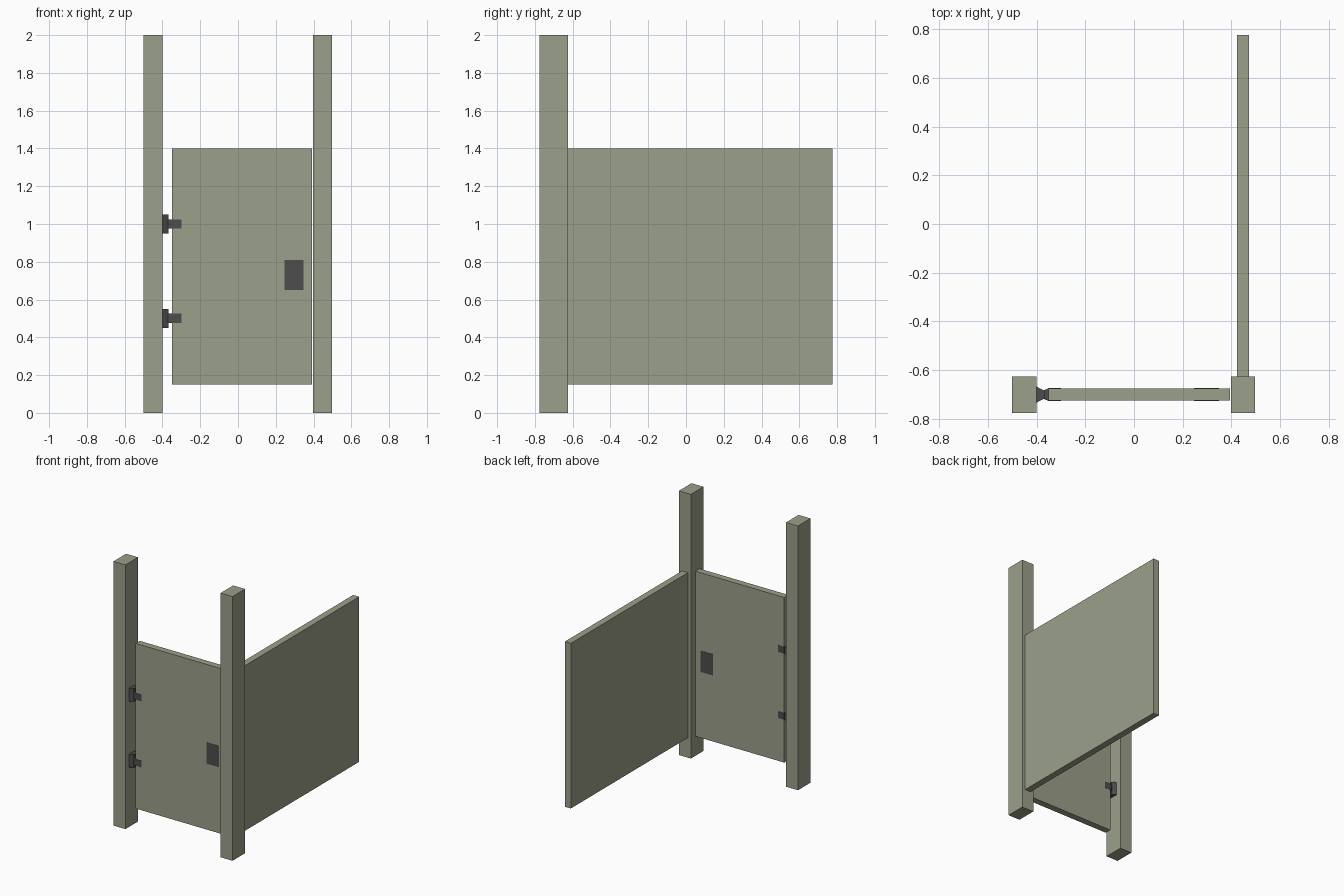
import bpy
import bmesh

cube = bpy.data.objects.get("Cube")
if cube:
    bpy.data.objects.remove(cube, do_unlink=True)


def material(name, rgb):
    m = bpy.data.materials.new(name)
    m.use_nodes = True
    color = (*rgb, 1)
    m.diffuse_color = color
    bsdf = next(n for n in m.node_tree.nodes if n.type == 'BSDF_PRINCIPLED')
    bsdf.inputs["Base Color"].default_value = color
    return m


panel_mat = material("sage grey panel", (0.33, 0.35, 0.255))
metal_mat = material("dark metal", (0.075, 0.075, 0.075))


def prism(name, outline, z0, z1, mat):
    """Extrude a plan outline from z0 up to z1."""
    bm = bmesh.new()
    face = bm.faces.new([bm.verts.new((x, y, z0)) for x, y in outline])
    top = bmesh.ops.extrude_face_region(bm, geom=[face])["geom"]
    verts = [v for v in top if isinstance(v, bmesh.types.BMVert)]
    bmesh.ops.translate(bm, verts=verts, vec=(0, 0, z1 - z0))
    bmesh.ops.recalc_face_normals(bm, faces=bm.faces)
    mesh = bpy.data.meshes.new(name)
    bm.to_mesh(mesh)
    bm.free()
    mesh.materials.append(mat)
    obj = bpy.data.objects.new(name, mesh)
    bpy.context.collection.objects.link(obj)
    return obj


def box(name, x0, x1, y0, y1, z0, z1, mat):
    return prism(name, [(x0, y0), (x1, y0), (x1, y1), (x0, y1)], z0, z1, mat)


DOOR_Y = -0.7

# Posts
for name, x in (("right_post", -0.45), ("left_post", 0.447)):
    box(name, x - 0.05, x + 0.05, DOOR_Y - 0.075, DOOR_Y + 0.075, 0, 2, panel_mat)

# Door and side partition
box("door", -0.35, 0.393, DOOR_Y - 0.025, DOOR_Y + 0.025, 0.15, 1.4, panel_mat)
box("side_partition", 0.422, 0.472, DOOR_Y + 0.075, 0.775, 0.15, 1.4, panel_mat)

# Hinges: tapered post plate, flared knuckle and straps on both door faces
for name, z in (("lower", 0.5), ("upper", 1.0)):
    plate = [(-0.4, DOOR_Y - 0.033), (-0.368, DOOR_Y - 0.016),
             (-0.368, DOOR_Y + 0.016), (-0.4, DOOR_Y + 0.033)]
    prism(name + "_hinge_plate", plate, z - 0.05, z + 0.05, metal_mat)
    knuckle = [(-0.385, DOOR_Y - 0.012), (-0.35, DOOR_Y - 0.026),
               (-0.35, DOOR_Y + 0.026), (-0.385, DOOR_Y + 0.012)]
    prism(name + "_hinge_knuckle", knuckle, z - 0.025, z + 0.025, metal_mat)
    box(name + "_hinge_strap", -0.351, -0.3, DOOR_Y - 0.027, DOOR_Y + 0.027,
        z - 0.025, z + 0.025, metal_mat)

# Latch plates on both door faces
for name, side in (("front", -1), ("back", 1)):
    y = DOOR_Y + side * 0.025
    box(name + "_latch_plate", 0.247, 0.348, y - 0.002, y + 0.002, 0.65, 0.81, metal_mat)
